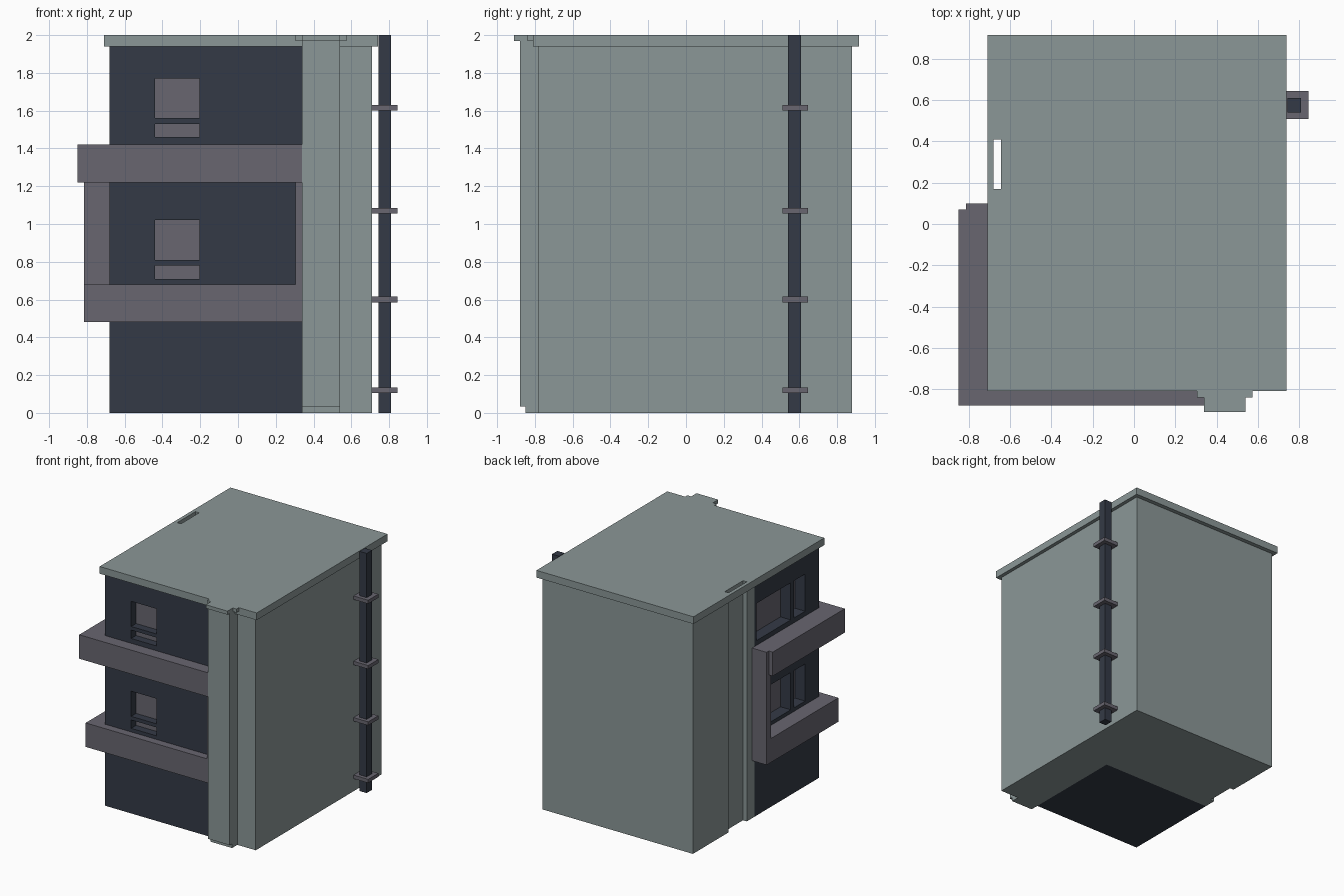
import bpy, bmesh
from mathutils import Vector

cube = bpy.data.objects.get("Cube")
if cube:
    bpy.data.objects.remove(cube, do_unlink=True)


def material(name, rgb):
    m = bpy.data.materials.new(name)
    m.use_nodes = True
    m.diffuse_color = (*rgb, 1)
    for n in m.node_tree.nodes:
        if n.type == 'BSDF_PRINCIPLED':
            n.inputs["Base Color"].default_value = (*rgb, 1)
    return m


PALE = material("pale_grey_green", (0.258, 0.310, 0.310))
DARK = material("dark_slate", (0.034, 0.042, 0.061))
GREY = material("warm_grey", (0.138, 0.133, 0.162))


def finish(name, bm, mat):
    bmesh.ops.recalc_face_normals(bm, faces=bm.faces)
    me = bpy.data.meshes.new(name)
    bm.to_mesh(me)
    bm.free()
    me.materials.append(mat)
    ob = bpy.data.objects.new(name, me)
    bpy.context.collection.objects.link(ob)
    return ob


def boxes(name, mat, *bounds):
    """One object made of boxes given as (x0, x1, y0, y1, z0, z1)."""
    bm = bmesh.new()
    for x0, x1, y0, y1, z0, z1 in bounds:
        verts = bmesh.ops.create_cube(bm, size=1)["verts"]
        bmesh.ops.scale(bm, vec=(x1 - x0, y1 - y0, z1 - z0), verts=verts)
        mid = Vector((x0 + x1, y0 + y1, z0 + z1)) / 2
        bmesh.ops.translate(bm, vec=mid, verts=verts)
    return finish(name, bm, mat)


def prism(name, mat, outline, z0, z1):
    """Plan outline extruded upwards."""
    bm = bmesh.new()
    face = bm.faces.new([bm.verts.new((x, y, z0)) for x, y in outline])
    top = bmesh.ops.extrude_face_region(bm, geom=[face], use_keep_orig=True)["geom"]
    bmesh.ops.translate(bm, vec=(0, 0, z1 - z0),
                        verts=[v for v in top if isinstance(v, bmesh.types.BMVert)])
    return finish(name, bm, mat)


def cut(ob, *bounds):
    """Subtract boxes from an object."""
    cutter = boxes("cutter", DARK, *bounds)
    cutter.hide_render = True
    mod = ob.modifiers.new("cut", 'BOOLEAN')
    mod.operation, mod.solver, mod.object = 'DIFFERENCE', 'EXACT', cutter
    bpy.context.view_layer.objects.active = ob
    bpy.ops.object.modifier_apply(modifier=mod.name)
    bpy.data.objects.remove(cutter, do_unlink=True)


# Pale main block wraps round the dark corner, with a groove on its left side
prism("main_block", PALE, [
    (0.34, -0.78), (0.71, -0.78), (0.71, 0.88), (-0.68, 0.88), (-0.68, 0.41),
    (-0.645, 0.41), (-0.645, 0.17), (-0.68, 0.17), (-0.68, 0.07), (0.34, 0.07)], 0, 1.94)

# Flat roof with a slot above the groove
roof = boxes("roof_slab", PALE, (-0.71, 0.74, -0.81, 0.915, 1.94, 2))
cut(roof, (-0.68, -0.645, 0.17, 0.41, 1.9, 2.1))

# Front pillar with a recessed foot and a stepped cap
boxes("front_pillar", PALE, (0.34, 0.54, -0.88, -0.78, 0.035, 1.97))
boxes("pillar_foot", PALE, (0.34, 0.54, -0.85, -0.78, 0, 0.035))
boxes("pillar_cap", PALE, (0.34, 0.54, -0.91, -0.81, 1.97, 2),
      (0.305, 0.34, -0.84, -0.81, 1.97, 2), (0.54, 0.575, -0.84, -0.81, 1.97, 2))

# Dark corner block with recessed windows on two floors
corner = boxes("dark_corner_block", DARK, (-0.68, 0.34, -0.78, 0.07, 0, 1.94))
openings, panes = [], []
for drop in (0, 0.75):
    for z0, z1 in ((1.56, 1.77), (1.46, 1.53)):
        a, b = z0 - drop, z1 - drop
        openings.append((-0.44, -0.205, -0.85, -0.71, a, b))
        panes.append((-0.44, -0.205, -0.715, -0.709, a, b))
    for y0, y1 in ((-0.41, 0.04), (-0.60, -0.45)):
        a, b = 1.46 - drop, 1.77 - drop
        openings.append((-0.75, -0.58, y0, y1, a, b))
        panes.append((-0.585, -0.579, y0, y1, a, b))
cut(corner, *openings)
boxes("window_panes", GREY, *panes)


# L-shaped balconies round the corner
def balcony(name, left, front, back, z0, z1):
    prism(name, GREY, [(left, front), (0.34, front), (0.34, -0.78), (-0.68, -0.78),
                       (-0.68, back), (left, back)], z0, z1)


balcony("lower_balcony", -0.815, -0.845, 0.04, 0.48, 0.68)
balcony("upper_balcony", -0.85, -0.88, 0.07, 1.22, 1.42)
boxes("balcony_left_screen", GREY, (-0.815, -0.68, 0.04, 0.10, 0.48, 1.42))
boxes("balcony_right_screen", GREY, (0.305, 0.34, -0.845, -0.78, 0.68, 1.22))

# Drainpipe and its brackets on the right wall
boxes("drainpipe", DARK, (0.745, 0.81, 0.54, 0.61, 0, 2))
boxes("pipe_brackets", GREY, *[(0.71, 0.845, 0.51, 0.645, z - 0.015, z + 0.015)
                               for z in (0.12, 0.6, 1.07, 1.615)])
